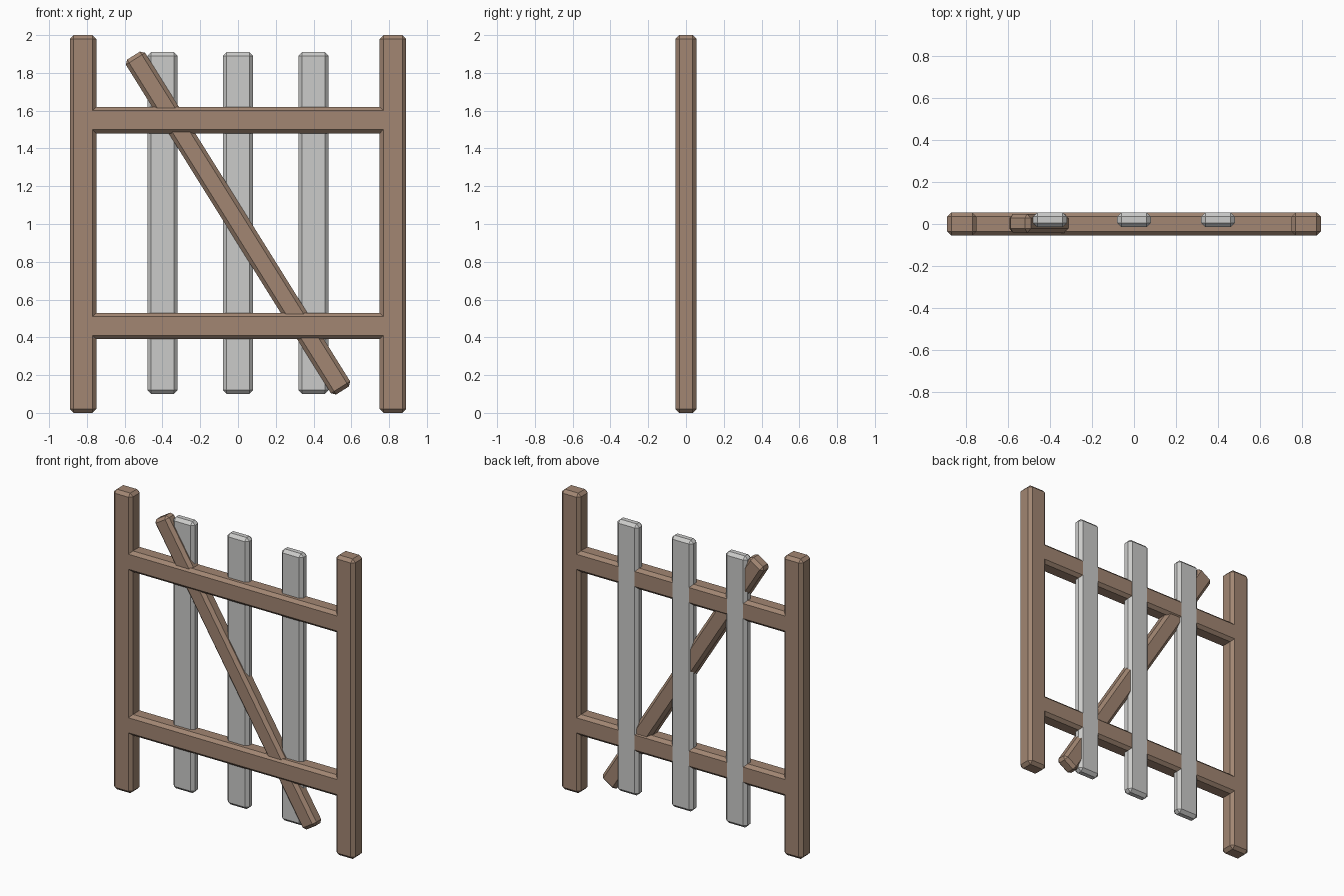
import bpy
import bmesh
from mathutils import Matrix

default_cube = bpy.data.objects.get("Cube")
if default_cube:
    bpy.data.objects.remove(default_cube, do_unlink=True)


def make_material(name, color):
    mat = bpy.data.materials.new(name)
    mat.use_nodes = True
    mat.diffuse_color = color
    mat.node_tree.nodes["Principled BSDF"].inputs["Base Color"].default_value = color
    return mat


wood = make_material("brown wood", (0.36, 0.24, 0.17, 1))
grey = make_material("pale grey", (0.60, 0.60, 0.59, 1))
CHAMFER = 0.02


def beam(name, size, location, material, tilt=0.0):
    """Chamfered, flat shaded timber; tilt turns it about the y axis."""
    mesh = bpy.data.meshes.new(name)
    bm = bmesh.new()
    bmesh.ops.create_cube(bm, size=1, matrix=Matrix.Diagonal((*size, 1)))
    bm.to_mesh(mesh)
    bm.free()
    mesh.materials.append(material)
    obj = bpy.data.objects.new(name, mesh)
    bpy.context.collection.objects.link(obj)
    obj.location = location
    obj.rotation_euler.y = tilt
    bevel = obj.modifiers.new("chamfer", "BEVEL")
    bevel.width = CHAMFER
    bevel.segments = 1
    bevel.limit_method = "ANGLE"
    return obj


# Upright posts
for side, x in (("right", -0.82), ("left", 0.82)):
    beam(f"{side}_post", (0.14, 0.11, 2.0), (x, 0, 1), wood)

# Horizontal rails, ends buried in the posts
for level, z in (("lower", 0.46), ("upper", 1.55)):
    beam(f"{level}_rail", (1.64, 0.11, 0.14), (0, 0, z), wood)

# Vertical slats, flush with the back of the rails
for side, x in (("right", -0.4), ("middle", 0), ("left", 0.4)):
    beam(f"{side}_slat", (0.16, 0.07, 1.81), (x, 0.0205, 1.005), grey)

# Diagonal brace
beam("diagonal_brace", (0.12, 0.09, 2.09), (0, 0.003, 1.005), wood, tilt=-0.558)
